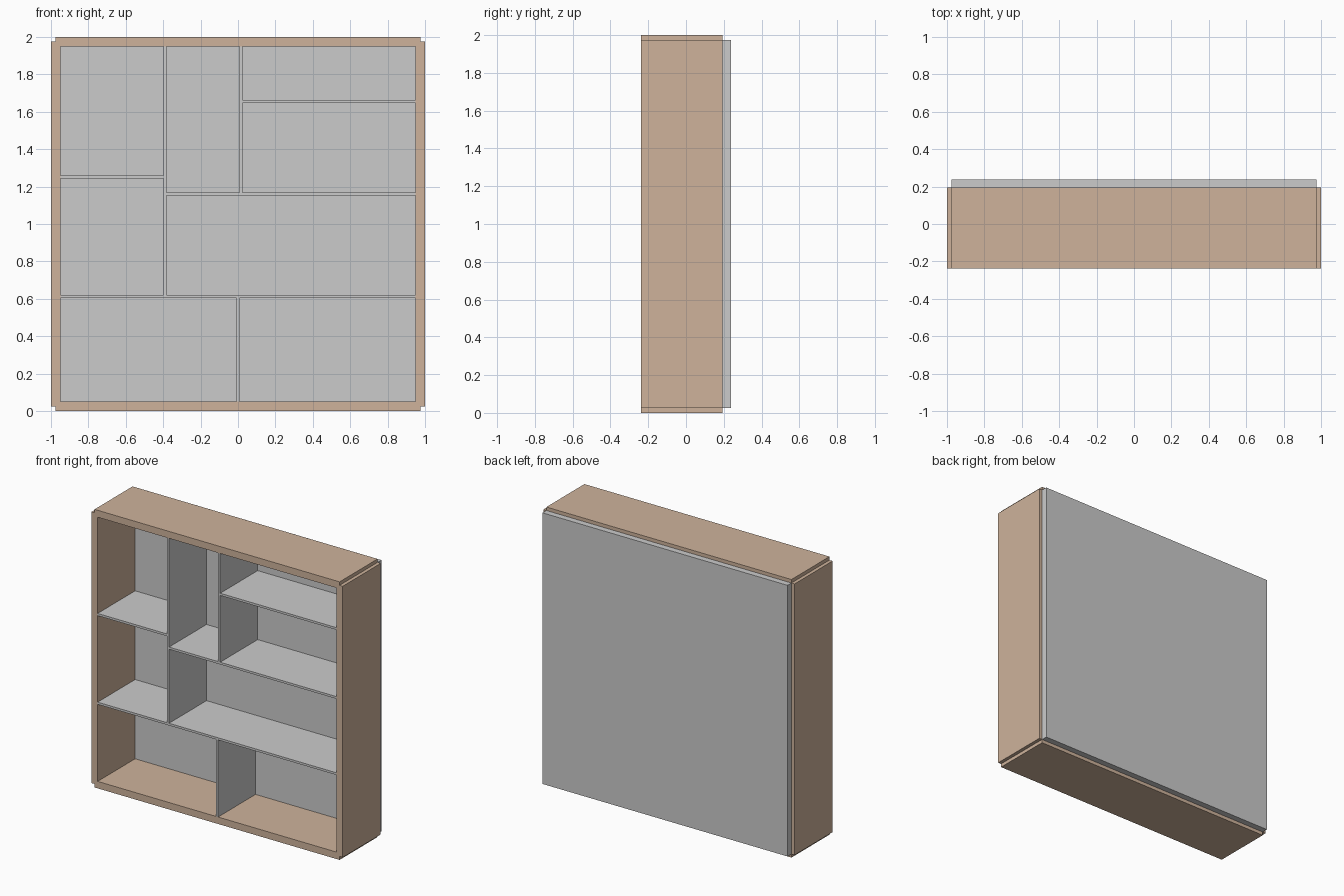
import bpy

if "Cube" in bpy.data.objects:
    bpy.data.objects.remove(bpy.data.objects["Cube"])

FRONT = -0.238   # front plane of the frame and shelves
REAR = 0.194     # rear plane of the frame
INNER = 0.188    # inner face of the back panel
T = 0.016        # shelf board thickness

brown = bpy.data.materials.new("brown_wood")
brown.diffuse_color = (0.62, 0.45, 0.33, 1)
brown.use_nodes = True
brown.node_tree.nodes["Principled BSDF"].inputs["Base Color"].default_value = brown.diffuse_color


def board(name, x, y, z, material=None):
    """Box spanning the given (min, max) ranges."""
    bpy.ops.mesh.primitive_cube_add(size=1)
    ob = bpy.context.object
    ob.name = name
    ob.location = [(a + b) / 2 for a, b in (x, y, z)]
    ob.scale = [b - a for a, b in (x, y, z)]
    bpy.ops.object.transform_apply(location=True, rotation=False, scale=True)
    if material:
        ob.data.materials.append(material)


def shelf(name, x0, x1, z):
    board(name, (x0, x1), (FRONT, INNER), (z - T / 2, z + T / 2))


def divider(name, x, z0, z1):
    board(name, (x - T / 2, x + T / 2), (FRONT, INNER), (z0, z1))


# Outer frame, boards stepped past each other at the corners
depth = (FRONT, REAR)
board("left_side", (-1, -0.95), depth, (0.025, 1.975), brown)
board("right_side", (0.95, 1), depth, (0.025, 1.975), brown)
board("bottom_board", (-0.975, 0.975), depth, (0, 0.05), brown)
board("top_board", (-0.975, 0.975), depth, (1.95, 2), brown)

# Back panel
board("back_panel", (-0.975, 0.975), (INNER, 0.238), (0.025, 1.975))

# Horizontal shelves
LEFT_X, MID_X = -0.39, 0.017
LOW_Z, MID_Z = 0.612, 1.16
h = T / 2
shelf("lower_shelf", -0.95, 0.95, LOW_Z)
shelf("left_shelf", -0.95, LEFT_X - h, 1.25)
shelf("middle_shelf", LEFT_X + h, 0.95, MID_Z)
shelf("upper_right_shelf", MID_X + h, 0.95, 1.656)

# Vertical dividers
divider("lower_divider", 0, 0.05, LOW_Z - h)
divider("left_divider", LEFT_X, LOW_Z + h, 1.95)
divider("upper_divider", MID_X, MID_Z + h, 1.95)
